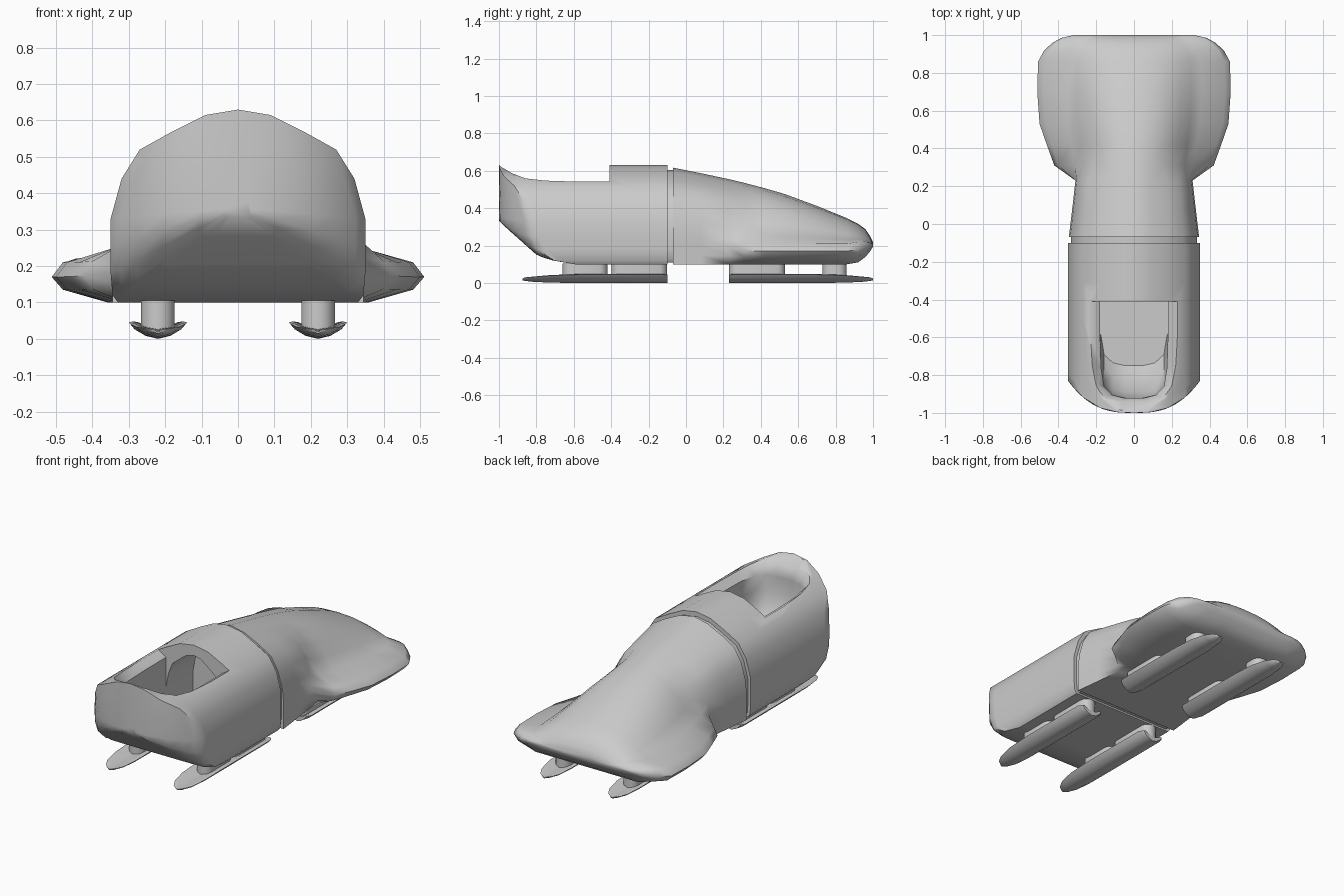
import bpy, bmesh, math

if "Cube" in bpy.data.objects:
    bpy.data.objects.remove(bpy.data.objects["Cube"])


def loft(name, rings, caps=True, angle=40):
    bm = bmesh.new()
    vs = [[bm.verts.new(p) for p in r] for r in rings]
    n = len(rings[0])
    for a, b in zip(vs, vs[1:]):
        for i in range(n):
            j = (i + 1) % n
            bm.faces.new((a[i], a[j], b[j], b[i]))
    if caps:
        bm.faces.new(vs[0])
        bm.faces.new(vs[-1])
    bmesh.ops.recalc_face_normals(bm, faces=bm.faces)
    me = bpy.data.meshes.new(name)
    bm.to_mesh(me)
    bm.free()
    ob = bpy.data.objects.new(name, me)
    bpy.context.collection.objects.link(ob)
    smooth(ob, angle)
    return ob


def smooth(ob, angle):
    bpy.ops.object.select_all(action='DESELECT')
    ob.select_set(True)
    bpy.context.view_layer.objects.active = ob
    bpy.ops.object.shade_smooth_by_angle(angle=math.radians(angle))


def mirrored(half):
    """Half section from top centre to bottom centre -> closed loop."""
    return half + [(-x, z) for x, z in reversed(half[1:-1])]


def cut(ob, cutter):
    cutter.hide_render = True
    m = ob.modifiers.new("cut", 'BOOLEAN')
    m.operation = 'DIFFERENCE'
    m.solver = 'EXACT'
    m.object = cutter
    bpy.context.view_layer.objects.active = ob
    bpy.ops.object.modifier_apply(modifier=m.name)
    bpy.data.objects.remove(cutter)


# Rear hull: constant arch section, rounded and undercut at the tail
half = [(0, .63), (.09, .615), (.18, .57), (.27, .52), (.32, .44), (.35, .33),
        (.35, .25), (.35, .18), (.345, .12), (.33, .1), (.2, .1), (0, .1)]
sec = mirrored(half)


def tail_y(x, z):
    f = .17 * min(1, abs(x) / .35) ** 2.8
    d = max(0, .33 - z)
    g = 1.12 * d + 60 * max(0, d - .18) ** 2
    return -1 + (f ** 4 + g ** 4) ** .25


rings = [[(x, -.1 + t * (tail_y(x, z) + .1), z) for x, z in sec]
         for t in (0, .25, .5, .7, .85, .94, 1)]
for s in (.92, .8, .6, .3, .1):
    rings.append([(x * s, tail_y(x * s, .36 + (z - .36) * s), .36 + (z - .36) * s)
                  for x, z in sec])
rear_hull = loft("rear_hull", rings, angle=50)

# Cockpit opening, flared at the rim, and hollow under the cowl
levels = []
for z, fx, fy in ((.16, 0, -.17), (.22, 0, -.1), (.32, 0, -.03), (.42, 0, 0), (.51, 0, 0),
                  (.545, .055, .0), (.58, .09, .02), (.63, .12, .078), (.7, .14, .15)):
    hw = .18 + fx
    yb = -.92 - fy
    right = [(hw, -.41), (hw, -.58), (hw * .97, yb + .16), (hw * .88, yb + .06),
             (hw * .62, yb + .015), (hw * .25, yb)]
    if fx > 0:  # the flare narrows towards the tail
        right[2:5] = [(hw * .93, yb + .17), (hw * .8, yb + .07), (hw * .55, yb + .018)]
    plan = right + [(-x, y) for x, y in reversed(right)]
    levels.append([(x, y, z) for x, y in plan])
cut(rear_hull, loft("cockpit_cutter", levels))
tunnel = [(x * .512, .161 + (z - .1) * .77) for x, z in sec]
cut(rear_hull, loft("tunnel_cutter", [[(x, y, z) for x, z in tunnel] for y in (-.42, -.16)]))
smooth(rear_hull, 65)

# Joint between the two halves
loft("joint", [[(x * .95, y, .11 + (z - .1) * .93) for x, z in sec] for y in (-.13, -.04)])

# Front cowl: arch section blending to a flared, winged nose
ARCH = [(0, 1), (.27, .96), (.55, .87), (.77, .78), (.9, .63), (.98, .44),
        (1, .29), (1, .2), (1, .1), (1, 0), (.5, 0), (0, 0)]
WING_X = [0, .2, .36, .48, .59, .70, .94, 1, .94, .70, .35, 0]
FALL = [1, .95, .8, .61, .38, .14]


def cowl_half(hw, top, bot, k):
    hb = hw if k == 0 else .31
    h = min(.2, top - bot) / .2
    wt = bot + .11 * h
    wing_z = [wt + (top - wt) * f for f in FALL] + [wt, bot + .07 * h, bot + .035 * h, bot, bot, bot]
    out = []
    for (u, v), wx, wz in zip(ARCH, WING_X, wing_z):
        out.append((hb * u * (1 - k) + hw * wx * k,
                    (bot + (top - bot) * v) * (1 - k) + wz * k))
    return out


STATIONS = [(-.07, .345, .617, .1, 0), (.08, .327, .587, .1, 0), (.23, .31, .555, .1, 0),
            (.31, .45, .536, .1, .8), (.42, .475, .507, .1, .92), (.53, .5, .475, .1, 1),
            (.7, .512, .412, .1, 1), (.86, .508, .347, .1, 1), (.92, .475, .317, .11, 1),
            (.96, .43, .287, .14, 1), (.985, .385, .25, .17, 1), (1, .32, .22, .195, 1)]
loft("front_cowl", [[(x, y, z) for x, z in mirrored(cowl_half(hw, t, b, k))]
                    for y, hw, t, b, k in STATIONS], angle=60)

# Runners: crescent section, one end tapered to a rounded tip
CRESCENT = [(-1, .045), (-.8, .026), (-.42, .008), (0, 0), (.42, .008), (.8, .026), (1, .045),
            (.85, .048), (.42, .034), (0, .028), (-.42, .034), (-.85, .048)]


def runner(name, cx, y0, y1):
    rs = []
    for t, w, h, lift in ((0, .8, .95, 0), (.03, 1, 1, 0), (.6, 1, 1, 0),
                          (.8, .95, .85, .002), (.92, .75, .6, .006),
                          (.98, .45, .4, .011), (1, .15, .2, .015)):
        rs.append([(cx + .08 * w * u, y0 + (y1 - y0) * t, lift + z * h) for u, z in CRESCENT])
    loft(name, rs, angle=60)


# Struts: rounded blocks between runners and hull
def strut(name, cx, y0, y1):
    r, plan = .047, []
    for i in range(16):
        a = math.tau * (i + .5) / 16
        plan.append((cx + r * math.cos(a),
                     (y1 - r if math.sin(a) > 0 else y0 + r) + r * math.sin(a)))
    loft(name, [[(x, y, z) for x, y in plan] for z in (.025, .105)])


for side, sx in (("left", -1), ("right", 1)):
    cx = .22 * sx
    runner("rear_runner_" + side, cx, -.1, -.875)
    runner("front_runner_" + side, cx, .23, 1)
    for i, (a, b) in enumerate(((-.66, -.42), (-.4, -.1), (.23, .53), (.73, .86))):
        strut(f"strut_{side}_{i}", cx, a, b)
